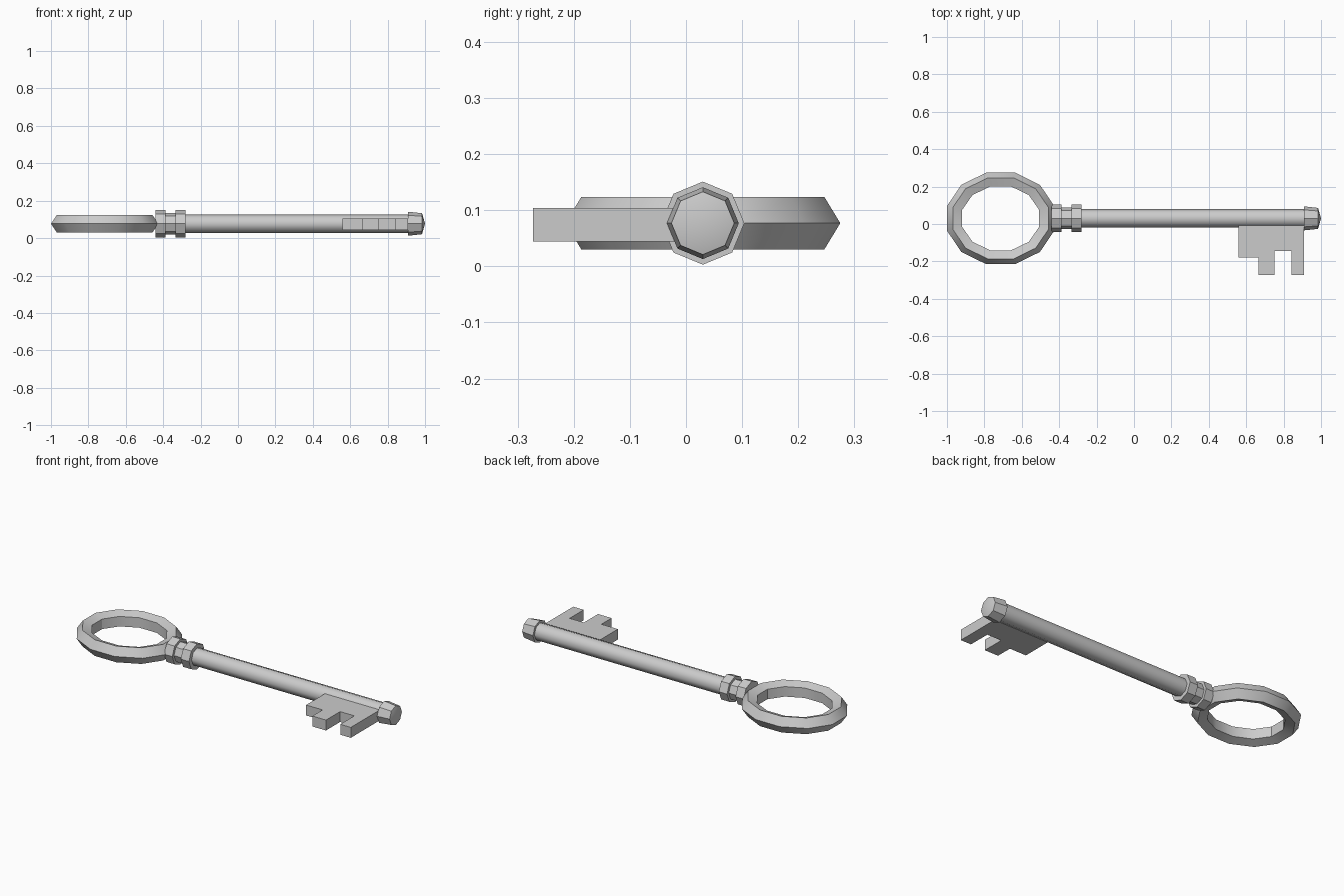
import bpy, bmesh, math

if "Cube" in bpy.data.objects:
    bpy.data.objects.remove(bpy.data.objects["Cube"])

AXIS_Y, AXIS_Z = 0.03, 0.077   # shaft axis runs along x

steel = bpy.data.materials.new("grey_steel")
steel.diffuse_color = (0.6, 0.6, 0.6, 1)
steel.use_nodes = True
steel.node_tree.nodes["Principled BSDF"].inputs["Base Color"].default_value = steel.diffuse_color


def finish(name, bm, angle=30):
    bmesh.ops.recalc_face_normals(bm, faces=bm.faces)
    me = bpy.data.meshes.new(name)
    bm.to_mesh(me)
    bm.free()
    me.materials.append(steel)
    ob = bpy.data.objects.new(name, me)
    bpy.context.collection.objects.link(ob)
    bpy.ops.object.select_all(action='DESELECT')
    ob.select_set(True)
    bpy.context.view_layer.objects.active = ob
    bpy.ops.object.shade_smooth_by_angle(angle=math.radians(angle))
    return ob


def turned(name, profile, angle=30, sides=8):
    """Lathe (x, radius) pairs around the shaft axis, closed at both ends."""
    bm = bmesh.new()
    rings = []
    for x, r in profile:
        ring = []
        for i in range(sides):
            a = 2 * math.pi * i / sides
            ring.append(bm.verts.new((x, AXIS_Y + r * math.cos(a), AXIS_Z + r * math.sin(a))))
        rings.append(ring)
    for a, b in zip(rings, rings[1:]):
        for i in range(sides):
            j = (i + 1) % sides
            bm.faces.new((a[i], a[j], b[j], b[i]))
    bm.faces.new(rings[0])
    tip = bm.verts.new((profile[-1][0] + (0.016 if name == "end_cap" else 0), AXIS_Y, AXIS_Z))
    for i in range(sides):
        bm.faces.new((rings[-1][i], rings[-1][(i + 1) % sides], tip))
    return finish(name, bm, angle)


# Bow: oval ring of 12 segments with a pentagonal section, ridge outwards
bm = bmesh.new()
SEG, SIDES = 12, 5
loops = []
for i in range(SEG):
    a = math.radians(15 + 360 / SEG * i)
    loop = []
    for k in range(SIDES):
        b = 2 * math.pi * k / SIDES
        rx = (0.242 + 0.045 * math.cos(b)) / math.cos(math.radians(15))
        ry = (0.204 + 0.041 * math.cos(b)) / math.cos(math.radians(15))
        loop.append(bm.verts.new((-0.713 + rx * math.cos(a), AXIS_Y + ry * math.sin(a),
                                  AXIS_Z + 0.049 * math.sin(b))))
    loops.append(loop)
for i in range(SEG):
    p, q = loops[i], loops[(i + 1) % SEG]
    for k in range(SIDES):
        m = (k + 1) % SIDES
        bm.faces.new((p[k], q[k], q[m], p[m]))
finish("bow_ring", bm)

# Shaft, neck and collars
turned("shaft", [(-0.43, 0.05), (0.95, 0.05)], angle=50)
turned("neck", [(-0.40, 0.058), (-0.32, 0.058)])
for n, x in (("rear_collar", -0.44), ("front_collar", -0.334)):
    turned(n, [(x, 0.074), (x + 0.052, 0.074)])

# End cap with a shallow point
turned("end_cap", [(0.91, 0.064), (0.984, 0.056)])

# Bit: toothed plate
outline = [(0.56, 0.02), (0.56, -0.18), (0.665, -0.18), (0.665, -0.273),
           (0.752, -0.273), (0.752, -0.145), (0.843, -0.145), (0.843, -0.273),
           (0.91, -0.273), (0.91, 0.02)]
bm = bmesh.new()
face = bm.faces.new([bm.verts.new((x, y, 0.044)) for x, y in outline])
ext = bmesh.ops.extrude_face_region(bm, geom=[face])
for v in ext["geom"]:
    if isinstance(v, bmesh.types.BMVert):
        v.co.z = 0.104
finish("bit", bm)
